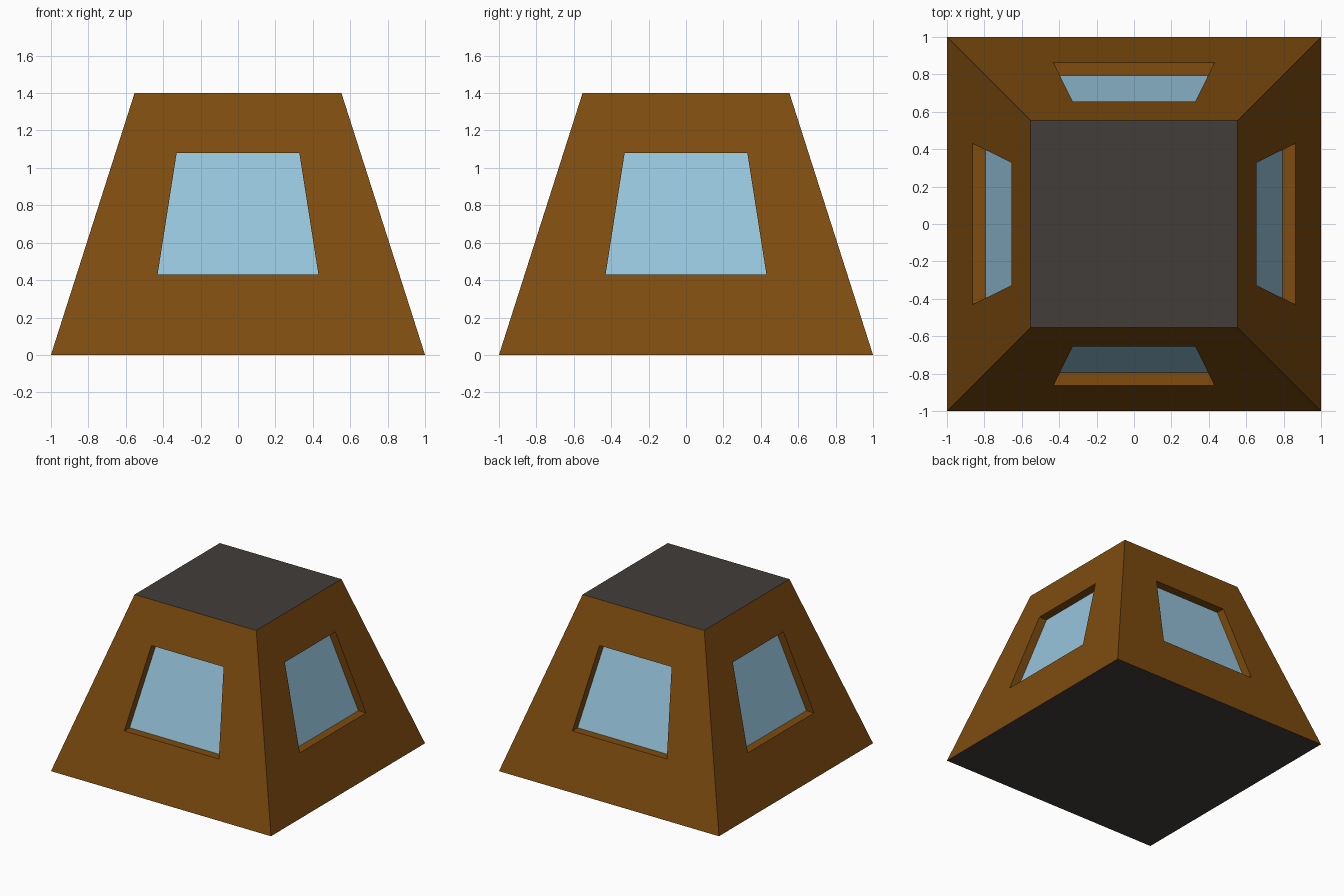
import bpy, bmesh

if "Cube" in bpy.data.objects:
    bpy.data.objects.remove(bpy.data.objects["Cube"])

BASE, TOP, HEIGHT = 1.0, 0.553, 1.4      # half widths and height
RECESS = 0.07                            # window depth
SILL, HEAD = (0.43, 0.43), (1.08, 0.328)  # window (z, half width)


def material(name, rgb):
    m = bpy.data.materials.new(name)
    m.diffuse_color = (*rgb, 1)
    m.use_nodes = True
    m.node_tree.nodes["Principled BSDF"].inputs["Base Color"].default_value = m.diffuse_color
    return m


mats = [material("brown_wall", (0.21, 0.072, 0.0045)),
        material("dark_grey_cap", (0.055, 0.048, 0.041)),
        material("blue_glass", (0.31, 0.56, 0.72))]

# Tapered body
bm = bmesh.new()
bmesh.ops.create_cube(bm, size=2)
for v in bm.verts:
    half = TOP if v.co.z > 0 else BASE
    v.co.x *= half
    v.co.y *= half
    v.co.z = HEIGHT if v.co.z > 0 else 0
bm.normal_update()

# Dark roof and floor, brown walls
walls = []
for f in bm.faces:
    if abs(f.normal.z) > 0.9:
        f.material_index = 1
    else:
        walls.append(f)

# Recessed window in each wall
for f in walls:
    axis = 0 if abs(f.normal.x) > 0.5 else 1
    side = 1 if f.normal[axis] > 0 else -1
    bmesh.ops.inset_individual(bm, faces=[f], thickness=0.2)
    for v in f.verts:
        z, w = HEAD if v.co.z > HEIGHT / 2 else SILL
        v.co[1 - axis] = w if v.co[1 - axis] > 0 else -w
        v.co[axis] = side * (BASE + (TOP - BASE) * z / HEIGHT)
        v.co.z = z
    # Push the glass straight inwards, leaving brown reveals
    bmesh.ops.inset_individual(bm, faces=[f], thickness=0.01)
    for v in f.verts:
        z, w = HEAD if v.co.z > HEIGHT / 2 else SILL
        v.co[1 - axis] = w if v.co[1 - axis] > 0 else -w
        v.co[axis] = side * (BASE + (TOP - BASE) * z / HEIGHT - RECESS)
        v.co.z = z
    f.material_index = 2

bm.normal_update()
mesh = bpy.data.meshes.new("tapered_cabin")
bm.to_mesh(mesh)
bm.free()
for m in mats:
    mesh.materials.append(m)
bpy.context.collection.objects.link(bpy.data.objects.new("tapered_cabin", mesh))
